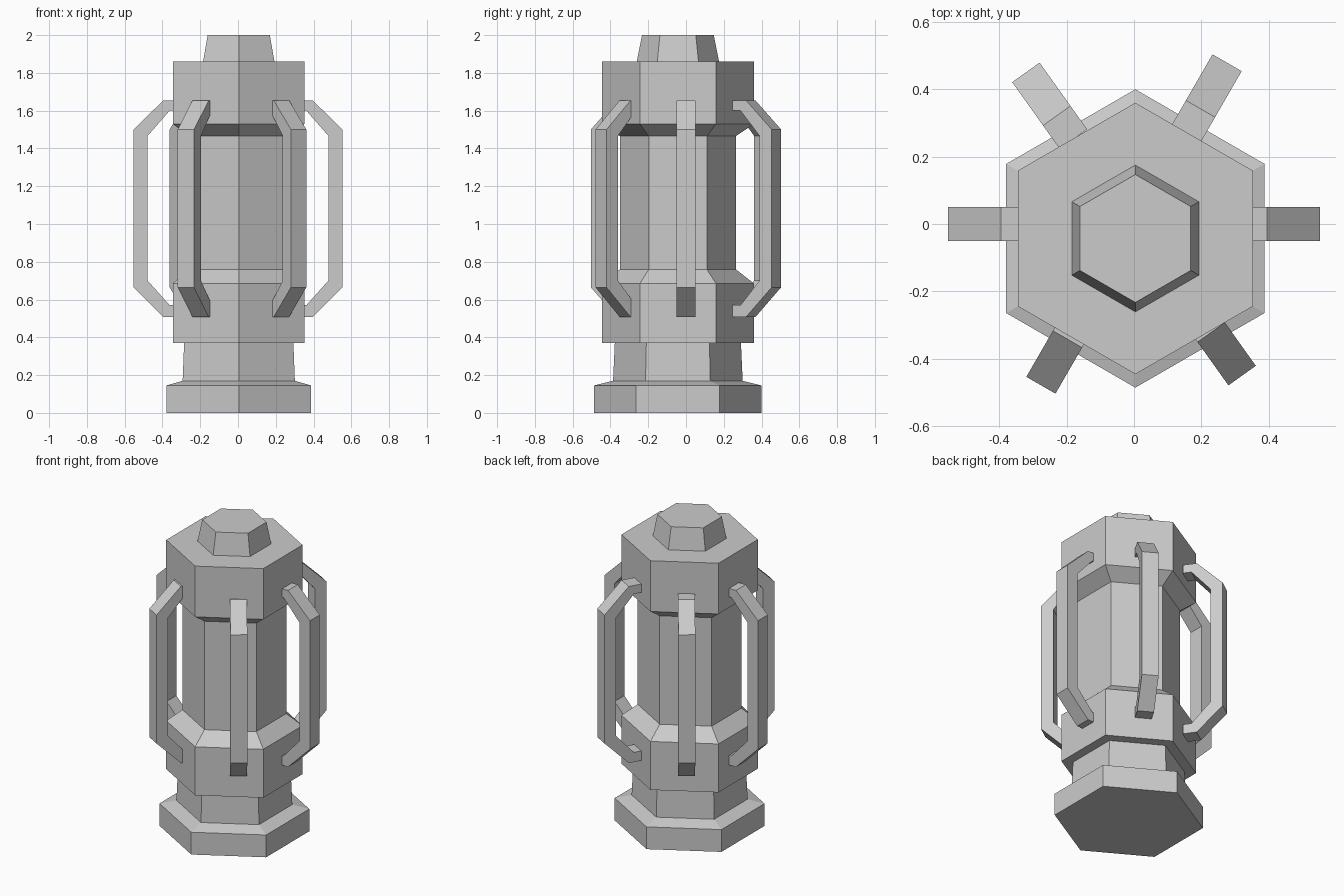
import bpy, bmesh
from math import sin, cos, pi, radians

if "Cube" in bpy.data.objects:
    bpy.data.objects.remove(bpy.data.objects["Cube"])

CENTRE = (0.004, -0.043)   # axis of the hexagonal body


def finish(name, bm):
    me = bpy.data.meshes.new(name)
    bm.to_mesh(me)
    bm.free()
    ob = bpy.data.objects.new(name, me)
    bpy.context.collection.objects.link(ob)
    return ob


def hex_lathe(name, profile, bottom=False, top=False):
    """Six-sided part from (corner radius, z) pairs, listed bottom to top."""
    bm = bmesh.new()
    rings = []
    for r, z in profile:
        rings.append([bm.verts.new((CENTRE[0] + r * cos(pi / 6 + k * pi / 3),
                                    CENTRE[1] + r * sin(pi / 6 + k * pi / 3), z))
                      for k in range(6)])
    for a, b in zip(rings, rings[1:]):
        for k in range(6):
            n = (k + 1) % 6
            bm.faces.new((a[k], a[n], b[n], b[k]))
    if bottom:
        bm.faces.new(rings[0][::-1])
    if top:
        bm.faces.new(rings[-1])
    return finish(name, bm)


def guard_bar(name, angle):
    """Bent bar: outer and inner (radius, z) paths, extruded sideways."""
    outer = [(0.31, 1.655), (0.395, 1.655), (0.553, 1.5),
             (0.553, 0.665), (0.395, 0.507), (0.31, 0.507)]
    inner = [(0.31, 1.6), (0.362, 1.6), (0.478, 1.467),
             (0.478, 0.7), (0.362, 0.57), (0.31, 0.57)]
    bm = bmesh.new()
    sections = [[bm.verts.new((r, y, z)) for (r, z), y in
                 ((o, -0.05), (o, 0.05), (i, 0.05), (i, -0.05))]
                for o, i in zip(outer, inner)]
    for a, b in zip(sections, sections[1:]):
        for k in range(4):
            n = (k + 1) % 4
            bm.faces.new((a[k], a[n], b[n], b[k]))
    bm.faces.new(sections[0])
    bm.faces.new(sections[-1])
    bmesh.ops.recalc_face_normals(bm, faces=bm.faces)
    ob = finish(name, bm)
    ob.rotation_euler.z = radians(angle)


# Lantern body
hex_lathe("base", [(0.443, 0), (0.443, 0.145), (0.343, 0.17), (0.334, 0.37)], bottom=True)
hex_lathe("fuel_tank", [(0.334, 0.37), (0.403, 0.37), (0.403, 0.685), (0.307, 0.76)])
hex_lathe("glass_chimney", [(0.307, 0.76), (0.307, 1.465)])
hex_lathe("hood", [(0.307, 1.465), (0.403, 1.53), (0.403, 1.86), (0.218, 1.86)])
hex_lathe("top_cap", [(0.218, 1.86), (0.19, 2.0)], top=True)

# Guard bars, two of them slightly off the even spacing
for i, a in enumerate((0, 60, 125.5, 180, 240, 305.5)):
    guard_bar(f"guard_bar_{i + 1}", a)
